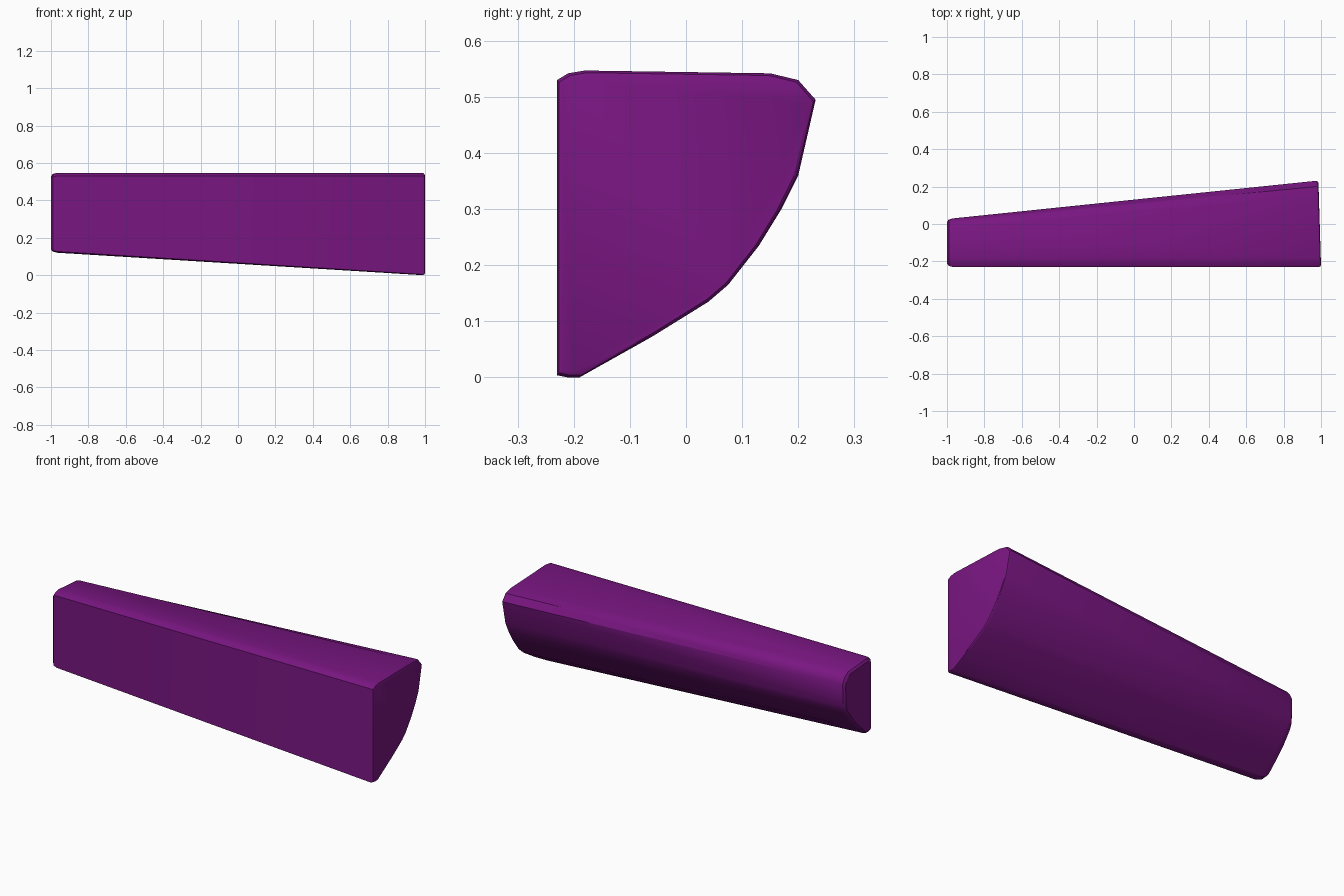
import bpy, bmesh, math

if "Cube" in bpy.data.objects:
    bpy.data.objects.remove(bpy.data.objects["Cube"])

# matching (y, z) cross-sections at the narrow and wide ends
NARROW = [(-.23, .127), (-.21, .12), (-.18, .122), (-.12, .175), (-.07, .222), (-.05, .243),
          (-.02, .28), (.01, .32), (.025, .355), (.03, .48), (.012, .515), (-.02, .536),
          (-.18, .547), (-.21, .542), (-.23, .53)]
WIDE = [(-.23, .004), (-.21, 0), (-.19, 0), (-.06, .073), (.04, .135), (.075, .165),
        (.13, .235), (.17, .30), (.20, .36), (.231, .495), (.20, .53), (.15, .542),
        (-.18, .547), (-.21, .542), (-.23, .53)]


def inset(profile, amount):
    """Shrink a profile toward its middle by a fixed margin."""
    ys, zs = [p[0] for p in profile], [p[1] for p in profile]
    cy, cz = (min(ys) + max(ys)) / 2, (min(zs) + max(zs)) / 2
    sy = 1 - 2 * amount / (max(ys) - min(ys))
    sz = 1 - 2 * amount / (max(zs) - min(zs))
    return [(cy + (y - cy) * sy, cz + (z - cz) * sz) for y, z in profile]


def wide_x(y, base):
    """The wide end leans back slightly toward the rear."""
    return base - 0.014 * (y + .23) / .46


# tapered wedge body, lofted with softly rounded ends
bm = bmesh.new()
rings = []
for x, prof in [(-1, inset(NARROW, .018)), (-.99, inset(NARROW, .006)), (-.968, NARROW)]:
    rings.append([bm.verts.new((x, y, z)) for y, z in prof])
for base, prof in [(.988, WIDE), (.997, inset(WIDE, .004)), (1.0, inset(WIDE, .01))]:
    rings.append([bm.verts.new((wide_x(y, base), y, z)) for y, z in prof])
n = len(NARROW)
for a, b in zip(rings, rings[1:]):
    for i in range(n):
        j = (i + 1) % n
        bm.faces.new((a[i], a[j], b[j], b[i]))
bm.faces.new(rings[0])
bm.faces.new(rings[-1])
bmesh.ops.recalc_face_normals(bm, faces=bm.faces)
mesh = bpy.data.meshes.new("wedge_body")
bm.to_mesh(mesh)
bm.free()
body = bpy.data.objects.new("wedge_body", mesh)
bpy.context.collection.objects.link(body)

# purple material
mat = bpy.data.materials.new("purple")
mat.diffuse_color = (0.19, 0.008, 0.22, 1)
mat.use_nodes = True
mat.node_tree.nodes["Principled BSDF"].inputs["Base Color"].default_value = mat.diffuse_color
mesh.materials.append(mat)

bpy.context.view_layer.objects.active = body
body.select_set(True)
bpy.ops.object.shade_smooth_by_angle(angle=math.radians(30))
